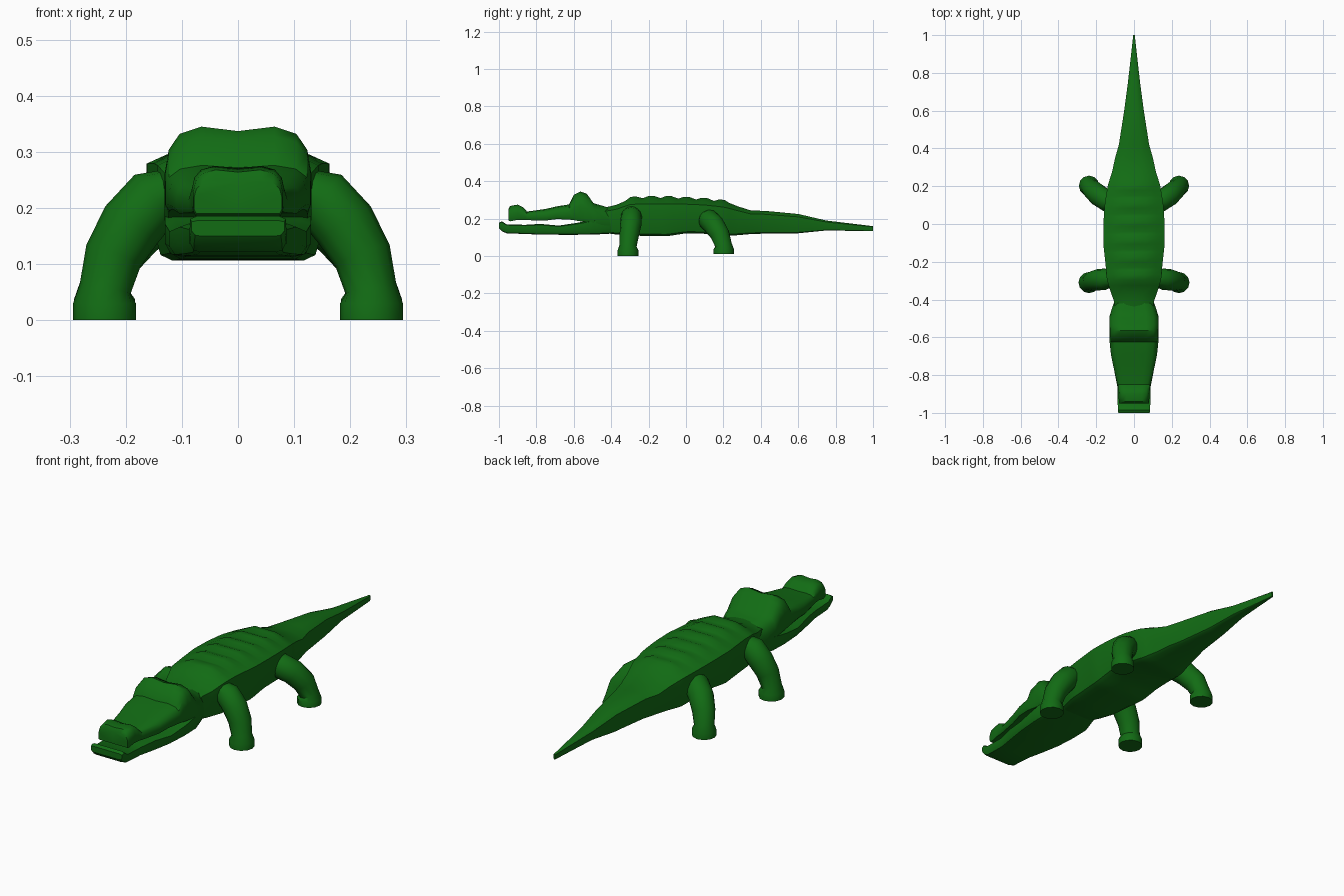
import bpy
import bmesh
import math
from mathutils import Vector

default_cube = bpy.data.objects.get("Cube")
if default_cube:
    bpy.data.objects.remove(default_cube, do_unlink=True)

# One green hide colour for the whole animal
hide = bpy.data.materials.new("hide_green")
hide.use_nodes = True
green = (0.006, 0.15, 0.007, 1)
hide.diffuse_color = green
shader = next(n for n in hide.node_tree.nodes if n.type == "BSDF_PRINCIPLED")
shader.inputs["Base Color"].default_value = green
shader.inputs["Roughness"].default_value = 0.7


def skin(name, rings, sharp_angle=40):
    """Join closed rings of points into a capped, smoothly shaded mesh."""
    bm = bmesh.new()
    loops = [[bm.verts.new(point) for point in ring] for ring in rings]
    for first, second in zip(loops, loops[1:]):
        count = len(first)
        for i in range(count):
            j = (i + 1) % count
            bm.faces.new((first[i], first[j], second[j], second[i]))
    bm.faces.new(loops[0])
    bm.faces.new(loops[-1])
    bmesh.ops.recalc_face_normals(bm, faces=bm.faces)
    mesh = bpy.data.meshes.new(name)
    bm.to_mesh(mesh)
    bm.free()
    mesh.materials.append(hide)
    obj = bpy.data.objects.new(name, mesh)
    bpy.context.collection.objects.link(obj)
    bpy.ops.object.select_all(action="DESELECT")
    obj.select_set(True)
    bpy.context.view_layer.objects.active = obj
    bpy.ops.object.shade_smooth_by_angle(angle=math.radians(sharp_angle))
    return obj


def cross_section(station, half_profile):
    """Scale a half profile to (y, half width, bottom, top) and mirror it."""
    y, width, bottom, top = station
    right = [Vector((u * width, y, bottom + v * (top - bottom)))
             for u, v in half_profile]
    left = [Vector((-p.x, p.y, p.z)) for p in reversed(right[1:-1])]
    return right + left


def sample(stations, y):
    """Interpolate a station between its neighbours along the spine."""
    for a, b in zip(stations, stations[1:]):
        if a[0] <= y <= b[0]:
            t = (y - a[0]) / (b[0] - a[0])
            return tuple(p + (q - p) * t for p, q in zip(a, b))
    return stations[-1]


# Torso and tail: y, half width, bottom, top
body_stations = [
    (-.5, .1, .13, .25), (-.41, .105, .12, .265), (-.37, .12, .115, .275),
    (-.3, .143, .11, .305), (-.22, .15, .108, .31), (-.1, .163, .106, .31),
    (0, .162, .122, .305), (.1, .156, .12, .3), (.2, .14, .106, .29),
    (.28, .115, .112, .265), (.35, .1, .118, .243), (.42, .08, .12, .242),
    (.6, .052, .122, .225), (.75, .032, .137, .19), (1, .004, .133, .16)]
body_profile = [(0, 1), (.4, 1), (.75, .94), (1, .85), (1, .68),
                (.94, .3), (.85, .05), (.72, 0), (0, 0)]

# Scalloped back: crests spaced evenly between shoulders and hips
crest_start, crest_gap, crest_count = -.325, .095, 6
crest_shape = {0: 0, .3: .011, .6: .012, .85: .004}
lift = {}
for i in range(crest_count):
    for offset, height in crest_shape.items():
        lift[round(crest_start + crest_gap * (i + offset), 4)] = height
crest_end = crest_start + crest_gap * crest_count
spine = [s[0] for s in body_stations if not crest_start < s[0] < crest_end]
rings = []
for y in sorted(spine + list(lift)):
    ring = cross_section(sample(body_stations, y), body_profile)
    for index in (0, 1, -1):
        ring[index].z += lift.get(y, 0)
    rings.append(ring)
skin("body_and_tail", rings)

# Upper head with brow humps and raised nostrils
head_stations = [
    (-.95, .078, .19, .25), (-.94, .08, .186, .268), (-.9, .082, .194, .275),
    (-.872, .084, .194, .262), (-.85, .088, .192, .238),
    (-.75, .11, .19, .252), (-.69, .122, .198, .266),
    (-.625, .129, .195, .276), (-.6, .13, .192, .328),
    (-.565, .13, .186, .345), (-.53, .131, .182, .333),
    (-.495, .131, .165, .283), (-.45, .118, .155, .27), (-.4, .1, .15, .255)]
head_profile = [(0, .95), (.5, 1), (.8, .92), (.95, .74), (1, .5),
                (1, .12), (.95, 0), (0, 0)]
skin("upper_head", [cross_section(s, head_profile) for s in head_stations])

# Lower jaw with an upturned tip
jaw_stations = [
    (-1, .083, .15, .178), (-.985, .085, .133, .186),
    (-.96, .086, .122, .17), (-.86, .088, .118, .167),
    (-.78, .104, .115, .172), (-.68, .122, .114, .163),
    (-.58, .13, .114, .178), (-.49, .13, .115, .197), (-.4, .1, .12, .2)]
jaw_profile = [(0, 1), (.85, 1), (1, .9), (1, .35), (.92, .06), (.8, 0),
               (0, 0)]
skin("lower_jaw", [cross_section(s, jaw_profile) for s in jaw_stations])


def leg(name, path, side, segments=12):
    """Sweep round rings along (x, y, z, radius); the foot stays level."""
    centres = [Vector(p[:3]) for p in path]
    last = len(path) - 1
    rings = []
    for i, centre in enumerate(centres):
        along = centres[min(i + 1, last)] - centres[max(i - 1, 0)]
        if i >= last - 1:
            along = Vector((0, 0, -1))
        along.normalize()
        across = (Vector((0, 1, 0)) - along * along.y).normalized()
        outward = across.cross(along)
        ring = []
        for k in range(segments):
            angle = math.tau * k / segments
            p = centre + path[i][3] * (across * math.cos(angle)
                                       + outward * math.sin(angle))
            ring.append(Vector((p.x * side, p.y, p.z)))
        rings.append(ring)
    skin(name, rings)


# Legs: shoulder or hip down to a flared foot
front_path = [(.1, -.29, .24, .035), (.15, -.292, .215, .056),
              (.19, -.295, .17, .057), (.222, -.303, .115, .052),
              (.237, -.31, .055, .046), (.238, -.31, .03, .056),
              (.238, -.31, 0, .056)]
back_path = [(.09, .1, .215, .035), (.14, .12, .195, .057),
             (.185, .15, .165, .057), (.222, .182, .115, .052),
             (.237, .2, .06, .045), (.238, .202, .038, .054),
             (.238, .202, .01, .054)]
for side, word in ((1, "left"), (-1, "right")):
    leg("front_leg_" + word, front_path, side)
    leg("back_leg_" + word, back_path, side)
